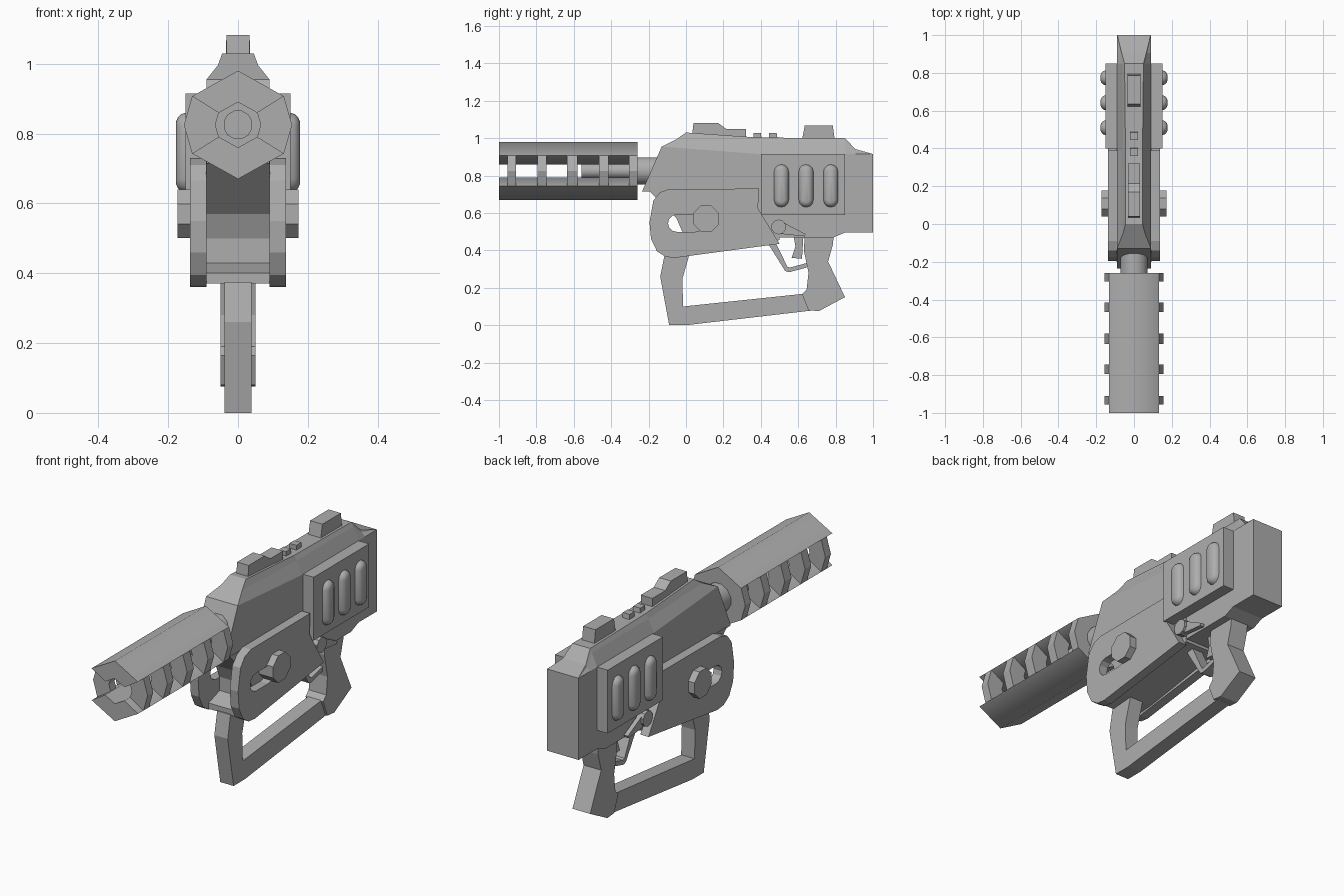
import bpy, bmesh, math
from math import sin, cos, pi, radians

if "Cube" in bpy.data.objects:
    bpy.data.objects.remove(bpy.data.objects["Cube"])

grey = bpy.data.materials.new("light grey")
grey.diffuse_color = (0.42, 0.42, 0.42, 1)
grey.use_nodes = True
grey.node_tree.nodes["Principled BSDF"].inputs["Base Color"].default_value = grey.diffuse_color


def finish(name, bm, mirror=False, smooth=None):
    bmesh.ops.recalc_face_normals(bm, faces=bm.faces[:])
    me = bpy.data.meshes.new(name)
    bm.to_mesh(me)
    bm.free()
    me.materials.append(grey)
    ob = bpy.data.objects.new(name, me)
    bpy.context.collection.objects.link(ob)
    if mirror:
        ob.modifiers.new("mirror", 'MIRROR')
    if smooth:
        bpy.ops.object.select_all(action='DESELECT')
        ob.select_set(True)
        bpy.context.view_layer.objects.active = ob
        bpy.ops.object.shade_smooth_by_angle(angle=radians(smooth))
    return ob


def loft(name, rings, **kw):
    """Skin equal-length closed rings of 3D points and cap both ends."""
    bm = bmesh.new()
    vs = [[bm.verts.new(p) for p in r] for r in rings]
    n = len(rings[0])
    for a, b in zip(vs, vs[1:]):
        for i in range(n):
            j = (i + 1) % n
            bm.faces.new((a[i], a[j], b[j], b[i]))
    bm.faces.new(vs[0])
    bm.faces.new(vs[-1])
    return finish(name, bm, **kw)


def slab(name, profile, x0, x1, **kw):
    """Side profile of (y, z) points extruded across x."""
    return loft(name, [[(x, y, z) for y, z in profile] for x in (x0, x1)], **kw)


def stadium(y, z, r, half, upright=True, n=6):
    pts = []
    for end in (0, 1):
        for i in range(n + 1):
            a = pi * end + pi * i / n
            s = half * (1 - 2 * end)
            u, v = r * cos(a), r * sin(a) + s
            pts.append((y + u, z + v) if upright else (y + v, z + u))
    return pts


def disc(y, z, r, n):
    return [(y + r * cos(2 * pi * (i + .5) / n), z + r * sin(2 * pi * (i + .5) / n)) for i in range(n)]


# main body and the raised, tapering top
slab("body", [(-.235, .715), (-.13, .955), (.39, .915), (1, .915), (1, .495),
              (.85, .495), (.79, .47), (.5, .47), (.39, .70)], -.09, .09)
rings = []
for yb, zb, ym, zm, wm, yt, zt, wt in [
        (-.13, .955, -.05, .995, .058, 0, 1.03, .045),
        (.39, .915, .39, .98, .06, .39, 1.003, .045),
        (.85, .915, .85, .98, .06, .85, 1.0, .05),
        (.905, .915, .905, .93, .07, .905, .942, .065),
        (1, .914, 1, .9145, .089, 1, .915, .088)]:
    half = [(.09, yb, zb), (wm, ym, zm), (wt, yt, zt)]
    rings.append(half + [(-x, y, z) for x, y, z in reversed(half)])
loft("body_top", rings)

# inner block between the side plates
slab("inner_block", [(-.2, .72), (-.05, .57), (-.02, .5), (-.02, .43), (-.11, .40),
                     (-.11, .37), (.02, .38), (.5, .455), (.5, .6), (.38, .72)], -.092, .092)

# side plates with a slot, and the bolt heads
plate = slab("side_plate", [(-.09, .728), (-.14, .71), (-.175, .665), (-.195, .55), (-.187, .46),
                            (-.155, .395), (-.11, .366), (-.06, .36), (.5, .435), (.385, .625),
                            (.39, .73)], .09, .137)
cutter = slab("slot_cutter", stadium(0, .545, .046, .05, False), .05, .2)
cutter.hide_render = True
cutter.hide_set(True)
cut = plate.modifiers.new("slot", 'BOOLEAN')
cut.operation, cut.object, cut.solver = 'DIFFERENCE', cutter, 'EXACT'
plate.modifiers.new("mirror", 'MIRROR')
slab("bolt_head", disc(.108, .57, .075, 8), .08, .173, mirror=True)

# rear side boxes with raised pill-shaped ribs
slab("side_box", [(.4, .59), (.85, .59), (.85, .915), (.4, .915)], -.15, .15)
for i in range(3):
    y = .51 + .132 * i
    loft(f"rib_{i + 1}", [[(x, py, pz) for py, pz in stadium(y, .745, r, .075)]
                          for x, r in ((.148, .04), (.162, .036), (.172, .027), (.177, .015))],
         mirror=True, smooth=50)

# safety lever
slab("lever_pivot", disc(.495, .525, .04, 10), .08, .13, mirror=True)
slab("lever_arm", [(.50, .56), (.64, .487), (.635, .475), (.49, .49)], .095, .118, mirror=True)

# grip, hand guard loop, trigger guard, trigger
slab("grip", [(.635, .48), (.79, .48), (.785, .43), (.76, .34), (.85, .15), (.71, .075),
              (.655, .08), (.62, .165), (.645, .19), (.655, .28), (.63, .40)], -.05, .05)
slab("hand_guard", [(-.115, .375), (-.138, .26), (-.09, 0), (0, 0), (.67, .078), (.63, .168),
                    (-.015, .10), (-.02, .245), (.02, .385)], -.038, .038)
slab("trigger_guard", [(.43, .45), (.53, .29), (.55, .283), (.645, .308), (.645, .332),
                       (.555, .308), (.542, .313), (.475, .45)], -.03, .03)
slab("trigger", [(.575, .48), (.585, .42), (.565, .36), (.62, .355), (.628, .48)], -.02, .02)

# sights and small rail studs on top
slab("front_sight", [(.03, .99), (.04, 1.082), (.17, 1.082), (.215, 1.05), (.32, 1.05), (.32, .99)], -.033, .033)
slab("rear_sight", [(.62, .99), (.635, 1.067), (.785, 1.067), (.795, .99)], -.035, .035)
for i, y in enumerate((.36, .445)):
    slab(f"stud_{i + 1}", [(y, .99), (y, 1.027), (y + .04, 1.027), (y + .045, .99)], -.02, .02)

# barrel shroud: upper and lower shells joined by ribs that frame the side windows
CZ, RO, RI = .825, .155, .065


def sector(name, angles, y0, y1, **kw):
    def at(r, a):
        return r * cos(radians(a)), CZ + r * sin(radians(a))
    pts = [at(RO, a) for a in angles] + [at(RI, a) for a in reversed(angles)]
    loft(name, [[(x, y, z) for x, z in pts] for y in (y0, y1)], **kw)


sector("shroud_upper", (32, 90, 148), -1, -.26, smooth=70)
sector("shroud_lower", (-32, -90, -148), -1, -.26, smooth=70)
for i, (y0, y1) in enumerate([(-.955, -.91), (-.795, -.745), (-.635, -.58), (-.465, -.415), (-.305, -.26)]):
    sector(f"shroud_rib_{i + 1}", (-32, 0, 32), y0, y1, mirror=True)


# inner barrel and neck
def tube(name, r, y0, y1):
    loft(name, [[(x, y, z) for x, z in disc(0, CZ, r, 12)] for y in (y0, y1)], smooth=40)


tube("inner_barrel", .042, -.56, -.2)
tube("barrel_neck", .075, -.27, -.1)
